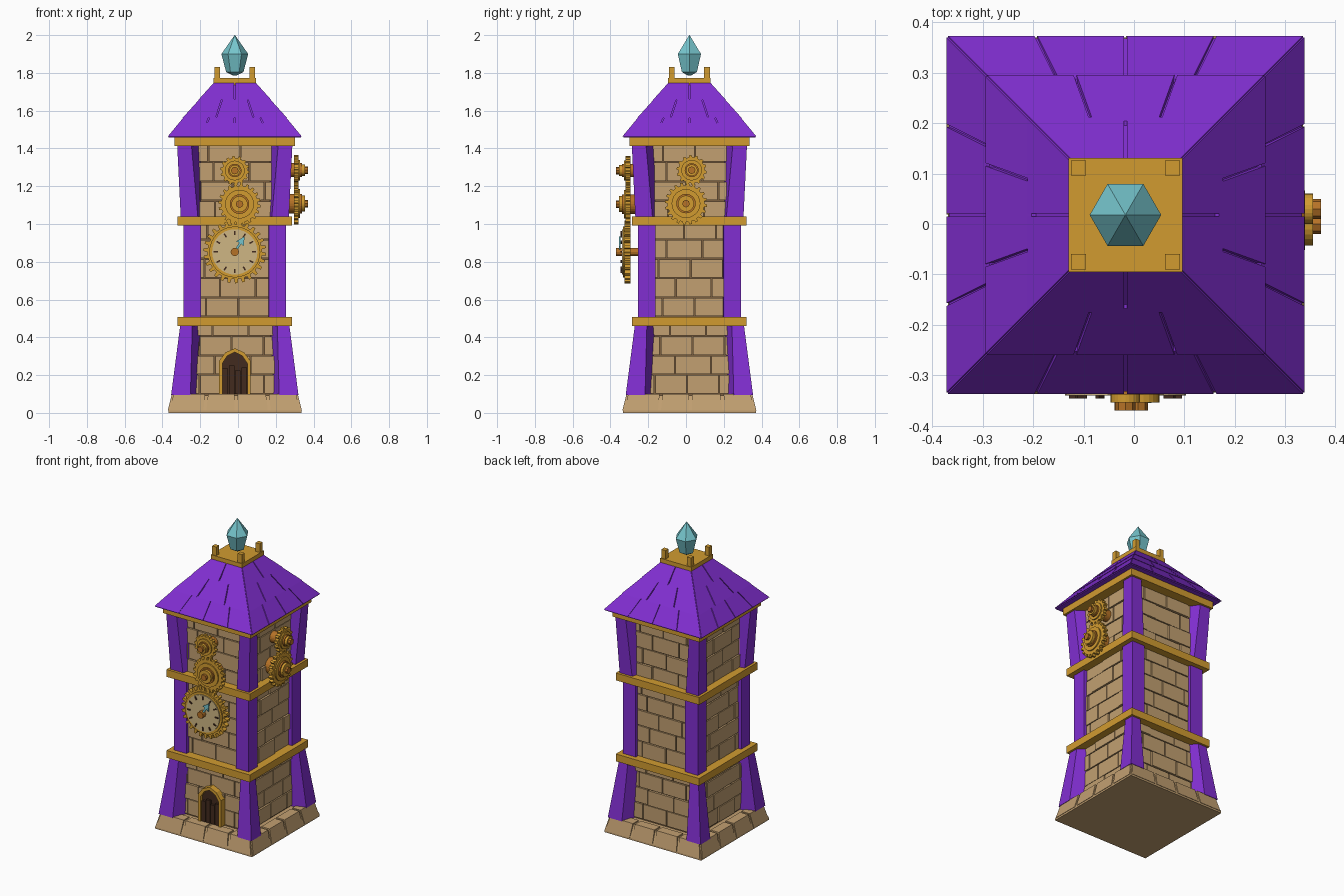
import bpy, bmesh, math, random
from mathutils import Matrix, Vector

if "Cube" in bpy.data.objects:
    bpy.data.objects.remove(bpy.data.objects["Cube"])
random.seed(4)
CENTRE = Vector((-0.017, 0.018, 0))


def mat(name, r, g, b):
    m = bpy.data.materials.new(name)
    m.diffuse_color = (r, g, b, 1)
    m.use_nodes = True
    m.node_tree.nodes["Principled BSDF"].inputs["Base Color"].default_value = m.diffuse_color
    return m


TAN = mat("tan_stone", .54, .35, .165)
MORTAR = mat("brown_mortar", .20, .115, .05)
PURPLE = mat("purple", .22, .028, .64)
GOLD = mat("gold", .64, .33, .03)
BRONZE = mat("bronze", .47, .17, .02)
WOOD = mat("dark_wood", .055, .024, .013)
CREAM = mat("clock_cream", .62, .47, .23)
TEAL = mat("teal_crystal", .18, .56, .61)


class Part:
    """Collects lofted solids into one object; side k is turned k*90 degrees."""
    def __init__(self, name, material):
        self.name, self.material, self.bm = name, material, bmesh.new()

    def loft(self, rings, k=0):
        rot = Matrix.Rotation(k * math.pi / 2, 3, 'Z')
        vs = [[self.bm.verts.new(rot @ Vector(p) + CENTRE) for p in r] for r in rings]
        n = len(rings[0])
        for a, b in zip(vs, vs[1:]):
            for i in range(n):
                self.bm.faces.new((a[i], a[(i + 1) % n], b[(i + 1) % n], b[i]))
        self.bm.faces.new(vs[0][::-1])
        self.bm.faces.new(vs[-1])

    def plate(self, uz, d0, d1, k=0):
        """Extrude an outline (u, z) outwards from distance d0 to d1."""
        self.loft([[(u, -d, z) for u, z in uz] for d in (d0, d1)], k)

    def slab(self, pts, thick, k=0):
        """Sloped tile: corners (u, d, z), thickened back into the body."""
        self.loft([[(u, -d + thick, z) for u, d, z in pts],
                   [(u, -d, z) for u, d, z in pts]], k)

    def frustum(self, levels):
        self.loft([[(-h, -h, z), (h, -h, z), (h, h, z), (-h, h, z)] for h, z in levels])

    def done(self):
        bmesh.ops.recalc_face_normals(self.bm, faces=self.bm.faces)
        me = bpy.data.meshes.new(self.name)
        self.bm.to_mesh(me)
        self.bm.free()
        me.materials.append(self.material)
        bpy.context.collection.objects.link(bpy.data.objects.new(self.name, me))


def circle(u, z, r, n=24):
    return [(u + r * math.cos(i * math.tau / n), z + r * math.sin(i * math.tau / n)) for i in range(n)]


def cog(u, z, r, teeth):
    out = []
    for i in range(teeth):
        for f, s in ((0, .87), (.42, .87), (.52, 1), (.88, 1)):
            a = (i + f) * math.tau / teeth
            out.append((u + r * s * math.cos(a), z + r * s * math.sin(a)))
    return out


def rect(u0, u1, z0, z1):
    return [(u0, z0), (u1, z0), (u1, z1), (u0, z1)]


# Wall core and bricks
p = Part("wall_core", MORTAR)
p.frustum([(.24, .05), (.24, 1.45)])
p.done()
p = Part("wall_bricks", TAN)
rows = 13
for k in range(4):
    for r in range(rows):
        z0, z1 = .1 + r * 1.33 / rows, .1 + (r + 1) * 1.33 / rows
        s = random.uniform(-.03, .03)
        cuts = [-.235, -.1 + s, .09 + s, .235] if r % 2 else [-.235, -.17 + s, s, .17 + s, .235]
        for a, b in zip(cuts, cuts[1:]):
            p.plate(rect(a + .003, b - .003, z0 + .003, z1 - .003), .22,
                    .252 + random.uniform(-.004, .004), k)
p.done()

# Plinth with stone blocks
p = Part("plinth_core", TAN)
p.frustum([(.352, 0), (.352, .012), (.325, .092)])
p.done()
p = Part("plinth_blocks", TAN)
for k in range(4):
    cuts = [-1, -.45, .02, .52, 1]
    for a, b in zip(cuts, cuts[1:]):
        g = .008
        p.slab([(a * .352 + g, .355, .012), (b * .352 - g, .355, .012),
                (b * .332 - g, .333, .1), (a * .332 + g, .333, .1)], .06, k)
p.done()

# Corner pillars: (z, outer half, front inner edge, edge at the wall)
for name, levels in (("lower_pillars", [(.095, .337, .235, .2), (.47, .288, .225, .178)]),
                     ("middle_pillars", [(.49, .272, .18, .178), (1.0, .272, .18, .178)]),
                     ("upper_pillars", [(1.03, .286, .195, .18), (1.42, .305, .23, .18)])):
    p = Part(name, PURPLE)
    for k in range(4):
        p.loft([[(e, -.23, z), (f, -h, z), (h, -h, z), (h, -f, z), (.23, -e, z)]
                for z, h, f, e in levels], k)
    p.done()

# Gold bands
p = Part("gold_bands", GOLD)
for h, z0, z1 in ((.303, .46, .508), (.303, .992, 1.04), (.318, 1.413, 1.46)):
    p.frustum([(h, z0), (h, z1)])
p.done()

# Roof: core pyramid and three courses of tiles per side
p = Part("roof_core", PURPLE)
p.frustum([(.35, 1.457), (.35, 1.463), (.11, 1.74)])
p.done()
p = Part("roof_tiles", PURPLE)
courses = [(.355, 1.463, .270, 1.566, (-1, -.5, 0, .5, 1)),
           (.278, 1.56, .186, 1.662, (-1, -.36, .36, 1)),
           (.194, 1.656, .112, 1.747, (-1, .0, 1))]
for k in range(4):
    for h0, z0, h1, z1, cuts in courses:
        for a, b in zip(cuts, cuts[1:]):
            g = .003
            p.slab([(a * h0 + g, h0, z0), (b * h0 - g, h0, z0),
                    (b * h1 - g, h1, z1), (a * h1 + g, h1, z1)], .012, k)
p.done()

# Roof cap with corner posts
p = Part("roof_cap", GOLD)
p.frustum([(.113, 1.735), (.113, 1.773)])
for k in range(4):
    p.loft([[(.078, -.108, z), (.108, -.108, z), (.108, -.078, z), (.078, -.078, z)]
            for z in (1.77, 1.83)], k)
p.done()

# Floating crystal
p = Part("crystal", TEAL)
p.loft([[(r * math.cos(i * math.pi / 3), r * math.sin(i * math.pi / 3), z) for i in range(6)]
        for r, z in ((.012, 1.787), (.046, 1.805), (.071, 1.9), (.001, 2.0))])
p.done()

# Door with pointed arch frame and planks
def arch(w, z0, shoulder, peak):
    return [(-w, z0), (w, z0), (w, shoulder), (w * .6, (shoulder + 2 * peak) / 3),
            (0, peak), (-w * .6, (shoulder + 2 * peak) / 3), (-w, shoulder)]


p = Part("door_frame", GOLD)
outer, inner = arch(.083, .1, .275, .342), arch(.066, .1, .262, .322)
loop = outer[1:] + outer[:1]
hole = inner[1:] + inner[:1]
for i in range(6):
    p.plate([loop[i], loop[i + 1], hole[i + 1], hole[i]], .24, .29)
p.done()
p = Part("door", WOOD)
p.plate(inner, .24, .268)
for i in range(4):
    u = -.066 + i * .033
    p.plate(rect(u + .002, u + .031, .1, (.235, .25, .225, .24)[i]), .26, .282)
p.done()

# Gear pairs: (side, u, z, radius, teeth)
gears = [(0, .025, 1.105, .112, 20), (0, 0, 1.283, .077, 14),
         (1, -.018, 1.108, .112, 20), (1, .012, 1.285, .08, 14)]
p, q = Part("gears", GOLD), Part("gear_hubs", BRONZE)
for k, u, z, r, n in gears:
    p.plate(cog(u, z, r, n), .313, .338, k)
    p.plate(circle(u, z, r * .68), .33, .346, k)
    q.plate(circle(u, z, r * .46), .24, .356, k)
    p.plate(circle(u, z, r * .38), .35, .372, k)
    q.plate(circle(u, z, .02, 8), .36, .388, k)
p.done()
q.done()

# Clock: cog rim, face, ticks, hand and hub
CZ = .852
p = Part("clock_rim", GOLD)
p.plate(cog(0, CZ, .166, 26), .313, .344)
p.plate(circle(0, CZ, .135, 32), .33, .352)
p.done()
p = Part("clock_face", CREAM)
p.plate(circle(0, CZ, .12, 32), .34, .358)
p.done()
p = Part("clock_ticks", WOOD)
for i in range(12):
    a = i * math.tau / 12
    c, s = math.cos(a), math.sin(a)
    p.plate([(r * c - t * s, CZ + r * s + t * c)
             for r, t in ((.09, -.004), (.112, -.004), (.112, .004), (.09, .004))], .355, .364)
p.done()
p = Part("clock_hand", TEAL)
c, s = math.cos(math.radians(58)), math.sin(math.radians(58))
p.plate([(r * c - t * s, CZ + r * s + t * c)
         for r, t in ((0, -.006), (.055, -.006), (.05, -.024), (.098, 0),
                      (.05, .024), (.055, .006), (0, .006))], .364, .373)
p.done()
p = Part("clock_hub", BRONZE)
p.plate(circle(0, CZ, .022, 12), .24, .388)
p.done()
